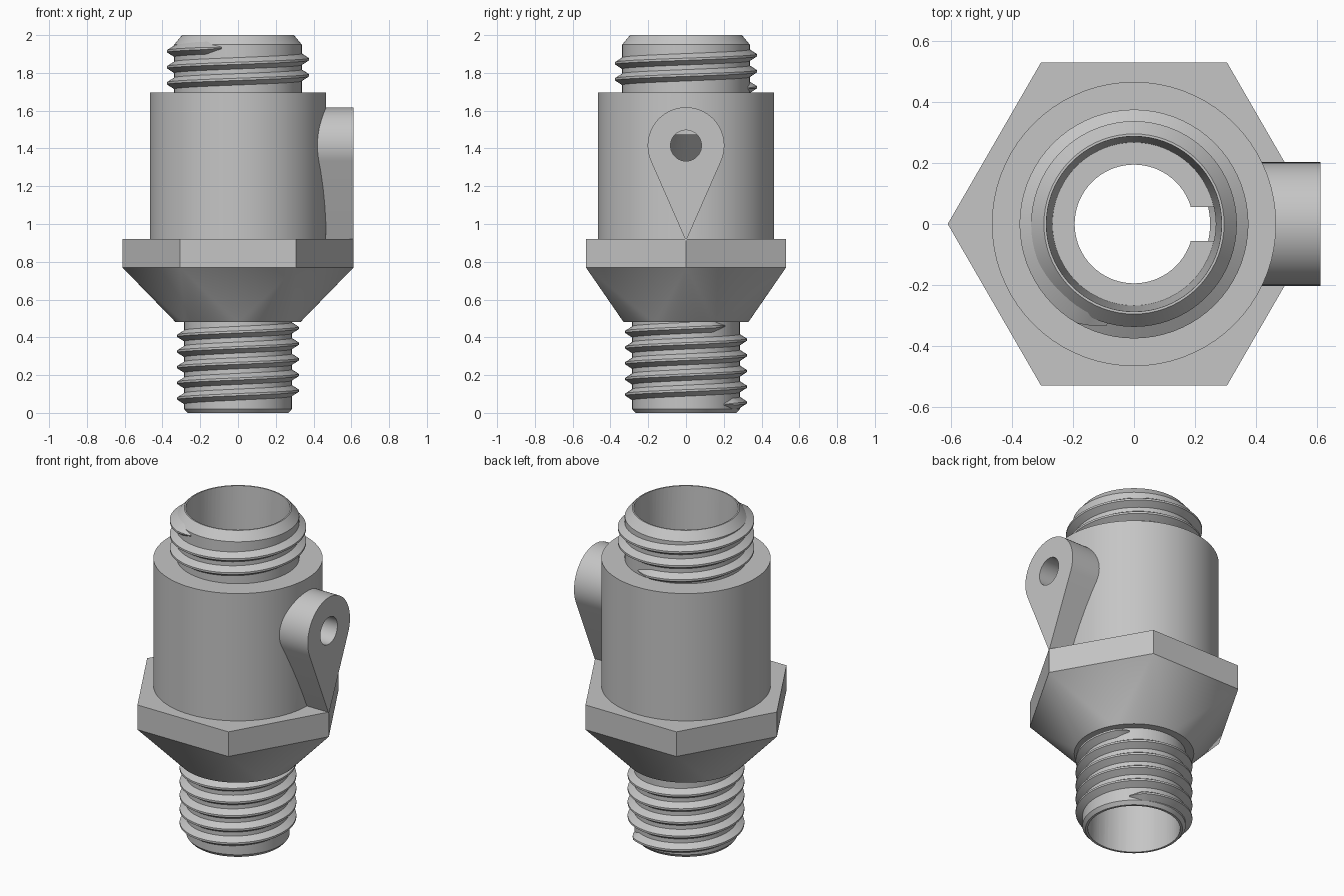
import bpy, bmesh, math
from math import cos, sin, radians, pi
from mathutils import Vector

if "Cube" in bpy.data.objects:
    bpy.data.objects.remove(bpy.data.objects["Cube"], do_unlink=True)

SEGMENTS = 72
grey = bpy.data.materials.new("light grey metal")
grey.use_nodes = True
GREY = (0.56, 0.56, 0.56, 1)
grey.diffuse_color = GREY
grey.node_tree.nodes["Principled BSDF"].inputs["Base Color"].default_value = GREY


def finish(bm, name):
    """Turn a bmesh into a named grey object."""
    bmesh.ops.remove_doubles(bm, verts=bm.verts, dist=1e-5)
    bmesh.ops.recalc_face_normals(bm, faces=bm.faces)
    mesh = bpy.data.meshes.new(name)
    bm.to_mesh(mesh)
    bm.free()
    mesh.materials.append(grey)
    obj = bpy.data.objects.new(name, mesh)
    bpy.context.collection.objects.link(obj)
    return obj


def revolve(name, profile):
    """Spin an (r, z) profile about the z axis."""
    bm = bmesh.new()
    verts = [bm.verts.new((r, 0, z)) for r, z in profile]
    edges = [bm.edges.new(pair) for pair in zip(verts, verts[1:])]
    bmesh.ops.spin(bm, geom=verts + edges, cent=(0, 0, 0), axis=(0, 0, 1),
                   angle=2 * pi, steps=SEGMENTS, use_merge=True)
    return finish(bm, name)


def extrude_x(name, outline, x0, x1):
    """Extrude a (y, z) outline along x."""
    bm = bmesh.new()
    face = bm.faces.new([bm.verts.new((x0, y, z)) for y, z in outline])
    result = bmesh.ops.extrude_face_region(bm, geom=[face])
    moved = [v for v in result["geom"] if isinstance(v, bmesh.types.BMVert)]
    bmesh.ops.translate(bm, verts=moved, vec=(x1 - x0, 0, 0))
    return finish(bm, name)


def ring(radius, z, count):
    return [Vector((radius * cos(2 * pi * i / count),
                    radius * sin(2 * pi * i / count), z)) for i in range(count)]


def thread(name, root, tip, z0, pitch, start, turns):
    """Sweep a trapezoid tooth along a right-handed helix, fading at both ends."""
    bm = bmesh.new()
    steps = int(turns * SEGMENTS)
    half = pitch * 0.43
    rows = []
    for i in range(steps + 1):
        a = radians(start) + 2 * pi * turns * i / steps
        z = z0 + pitch * turns * i / steps
        fade = min(1, 0.25 + min(i, steps - i) / 4)
        crest = root + (tip - root) * fade
        section = [(root - 0.01, -half), (crest, -half * 0.16),
                   (crest, half * 0.16), (root - 0.01, half)]
        rows.append([bm.verts.new((r * cos(a), r * sin(a), z + dz * fade))
                     for r, dz in section])
    for a, b in zip(rows, rows[1:]):
        for k in range(4):
            n = (k + 1) % 4
            bm.faces.new((a[k], a[n], b[n], b[k]))
    bm.faces.new(rows[0])
    bm.faces.new(rows[-1])
    return finish(bm, name)


def cut(obj, cutter):
    mod = obj.modifiers.new("cut", "BOOLEAN")
    mod.operation = "DIFFERENCE"
    mod.solver = "EXACT"
    mod.object = cutter
    bpy.context.view_layer.objects.active = obj
    bpy.ops.object.modifier_apply(modifier=mod.name)


# Turned body: lower spigot, main barrel, upper neck
body = revolve("barrel_body", [
    (0, 0), (0.268, 0), (0.285, 0.02), (0.285, 0.85), (0.467, 0.85),
    (0.467, 1.695), (0.338, 1.695), (0.338, 1.95), (0.296, 2.0), (0, 2.0)])

# Hexagonal collar flowing into a round base
bm = bmesh.new()
points = ring(0.612, 0.92, 6) + ring(0.612, 0.77, 6) + ring(0.33, 0.48, SEGMENTS)
bmesh.ops.convex_hull(bm, input=[bm.verts.new(p) for p in points])
bmesh.ops.dissolve_limit(bm, angle_limit=radians(0.5), verts=bm.verts, edges=bm.edges)
collar = finish(bm, "hex_collar")

# Teardrop side lug, tangent from the round eye to a point on the collar
EYE_Z, EYE_R, TIP_Z = 1.415, 0.203, 0.91
tangent = math.asin(EYE_R / (EYE_Z - TIP_Z))
arc = [-tangent + (pi + 2 * tangent) * i / 40 for i in range(41)]
lug = extrude_x("side_lug", [(0, TIP_Z)] + [
    (EYE_R * cos(a), EYE_Z + EYE_R * sin(a)) for a in arc], 0.385, 0.612)

# Bore and cross hole
bore = revolve("bore_cutter", [
    (0, -0.05), (0.255, -0.05), (0.25, 0.7), (0.35, 0.82), (0.35, 1.32),
    (0.195, 1.475), (0.268, 1.475), (0.288, 2.0), (0.29, 2.05), (0, 2.05)])
hole = extrude_x("lug_hole_cutter", [
    (p.x, EYE_Z + p.y) for p in ring(0.082, 0, 40)], 0.1, 0.7)
for obj in (body, collar):
    cut(obj, bore)
for obj in (body, lug):
    cut(obj, hole)
for cutter in (bore, hole):
    bpy.data.objects.remove(cutter, do_unlink=True)

# Screw threads
lower = thread("lower_thread", 0.285, 0.322, 0.045, 0.083, 45, 5.0)
upper = thread("upper_thread", 0.338, 0.376, 1.72, 0.085, 75, 2.5)

# Smooth round surfaces, keep crisp edges
for obj in (body, collar, lug, lower, upper):
    bpy.ops.object.select_all(action="DESELECT")
    obj.select_set(True)
    bpy.context.view_layer.objects.active = obj
    bpy.ops.object.shade_smooth_by_angle(angle=radians(25))
